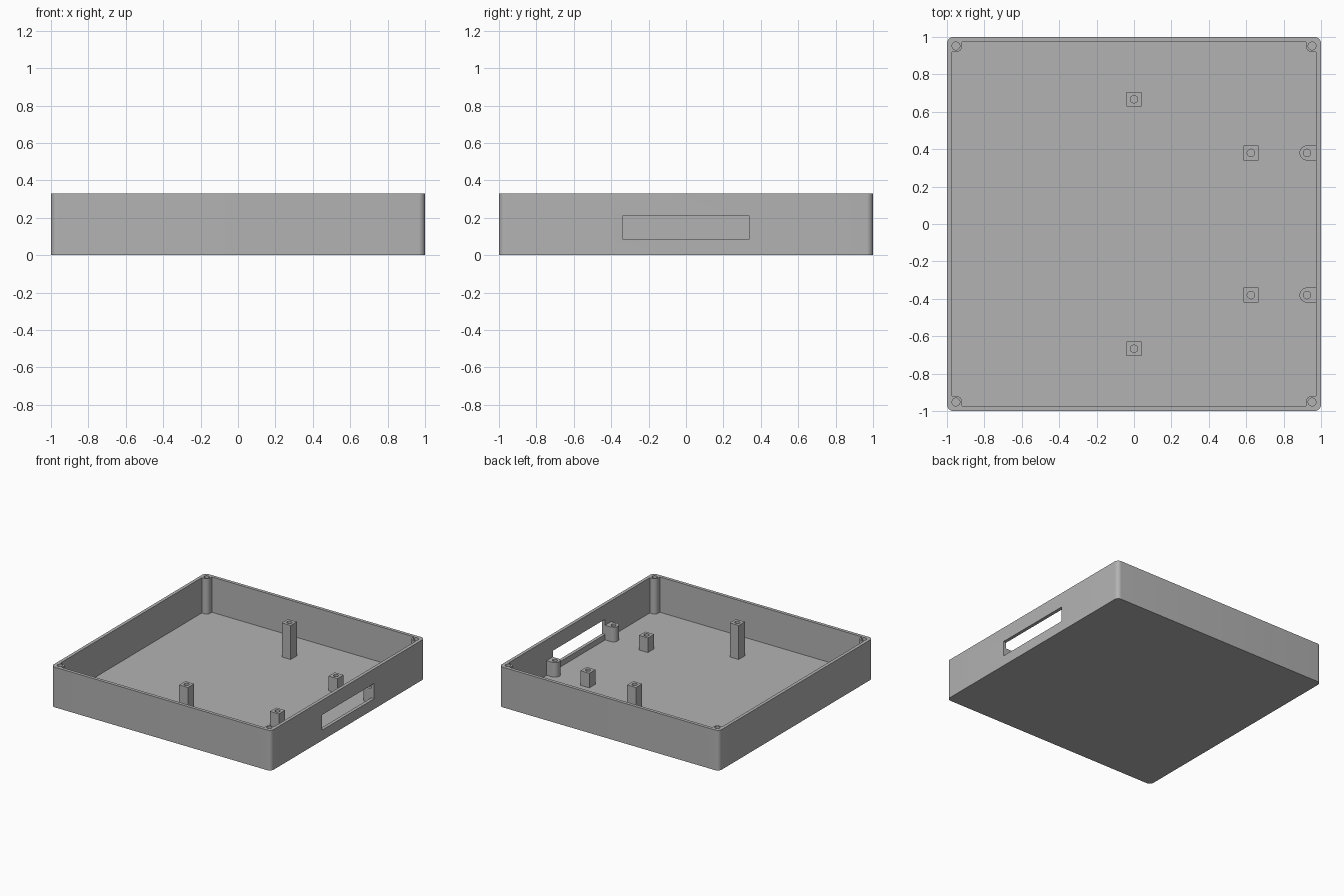
import bpy, bmesh, math

if "Cube" in bpy.data.objects:
    bpy.data.objects.remove(bpy.data.objects["Cube"])

H, WALL, FLOOR = 0.33, 0.027, 0.04
INNER = 1 - WALL
HOLE_R = 0.021

grey = bpy.data.materials.new("grey plastic")
grey.diffuse_color = (0.45, 0.45, 0.45, 1)
grey.use_nodes = True
grey.node_tree.nodes["Principled BSDF"].inputs["Base Color"].default_value = grey.diffuse_color


def arc(cx, cy, r, start, end, n=8):
    """Points on an arc, angles in degrees."""
    return [(cx + r * math.cos(math.radians(start + (end - start) * i / n)),
             cy + r * math.sin(math.radians(start + (end - start) * i / n)))
            for i in range(n + 1)]


def circle(cx, cy, r, n=24):
    return arc(cx, cy, r, 0, 360, n)[:-1]


def rect(x0, x1, y0, y1):
    return [(x0, y0), (x1, y0), (x1, y1), (x0, y1)]


def prism(name, outline, z0, z1):
    """Extrude a flat outline between two heights."""
    bm = bmesh.new()
    base = bm.faces.new([bm.verts.new((x, y, z0)) for x, y in outline])
    top = bmesh.ops.extrude_face_region(bm, geom=[base])["geom"]
    for v in top:
        if isinstance(v, bmesh.types.BMVert):
            v.co.z = z1
    bmesh.ops.recalc_face_normals(bm, faces=bm.faces)
    mesh = bpy.data.meshes.new(name)
    bm.to_mesh(mesh)
    bm.free()
    mesh.materials.append(grey)
    obj = bpy.data.objects.new(name, mesh)
    bpy.context.collection.objects.link(obj)
    return obj


def activate(obj):
    bpy.ops.object.select_all(action='DESELECT')
    obj.select_set(True)
    bpy.context.view_layer.objects.active = obj


def cut(obj, cutter):
    mod = obj.modifiers.new("cut", 'BOOLEAN')
    mod.operation, mod.solver, mod.object = 'DIFFERENCE', 'EXACT', cutter
    activate(obj)
    bpy.ops.object.modifier_apply(modifier=mod.name)
    bpy.data.objects.remove(cutter)


def smooth(obj):
    activate(obj)
    bpy.ops.object.shade_smooth_by_angle(angle=math.radians(30))


# Outer shell with rounded corners; the cavity leaves a screw boss in each corner
R, C, BOSS_R = 0.035, 0.952, 0.033
shell_outline, cavity_outline = [], []
for k, (sx, sy) in enumerate([(1, 1), (-1, 1), (-1, -1), (1, -1)]):
    a = 90 * k
    shell_outline += arc(sx * (1 - R), sy * (1 - R), R, a, a + 90)
    boss = arc(sx * C, sy * C, BOSS_R, a + 270, a + 180)
    if k % 2 == 0:
        first, last = (sx * INNER, boss[0][1]), (boss[-1][0], sy * INNER)
    else:
        first, last = (boss[0][0], sy * INNER), (sx * INNER, boss[-1][1])
    cavity_outline += [first] + boss + [last]

tray = prism("tray", shell_outline, 0, H)
cut(tray, prism("cavity", cavity_outline, FLOOR, H + 0.1))

# Screw holes in the corner bosses
for sx in (-1, 1):
    for sy in (-1, 1):
        cut(tray, prism("screw_hole", circle(sx * C, sy * C, HOLE_R), FLOOR, H + 0.1))

# Slot through the right wall
cut(tray, prism("slot", rect(0.95, 1.1, -0.34, 0.34), 0.085, 0.21))
smooth(tray)


# Standing supports, each with a hole down the middle
def support(name, outline, cx, cy, top):
    obj = prism(name, outline, FLOOR, top)
    cut(obj, prism("support_hole", circle(cx, cy, 0.02), FLOOR - 0.1, top + 0.1))
    smooth(obj)


S = 0.04
for side, label in ((-1, "front"), (1, "back")):
    for x, y, top, kind in ((0, 0.667, 0.32, "tall_post"), (0.625, 0.38, 0.16, "short_post")):
        y *= side
        support(f"{label}_{kind}", rect(x - S, x + S, y - S, y + S), x, y, top)
    # Half-round support against the right wall
    x, y = 0.925, 0.38 * side
    outline = arc(x, y, S, 90, 270, 16) + [(INNER, y - S), (INNER, y + S)]
    support(f"{label}_wall_boss", outline, x, y, 0.16)
